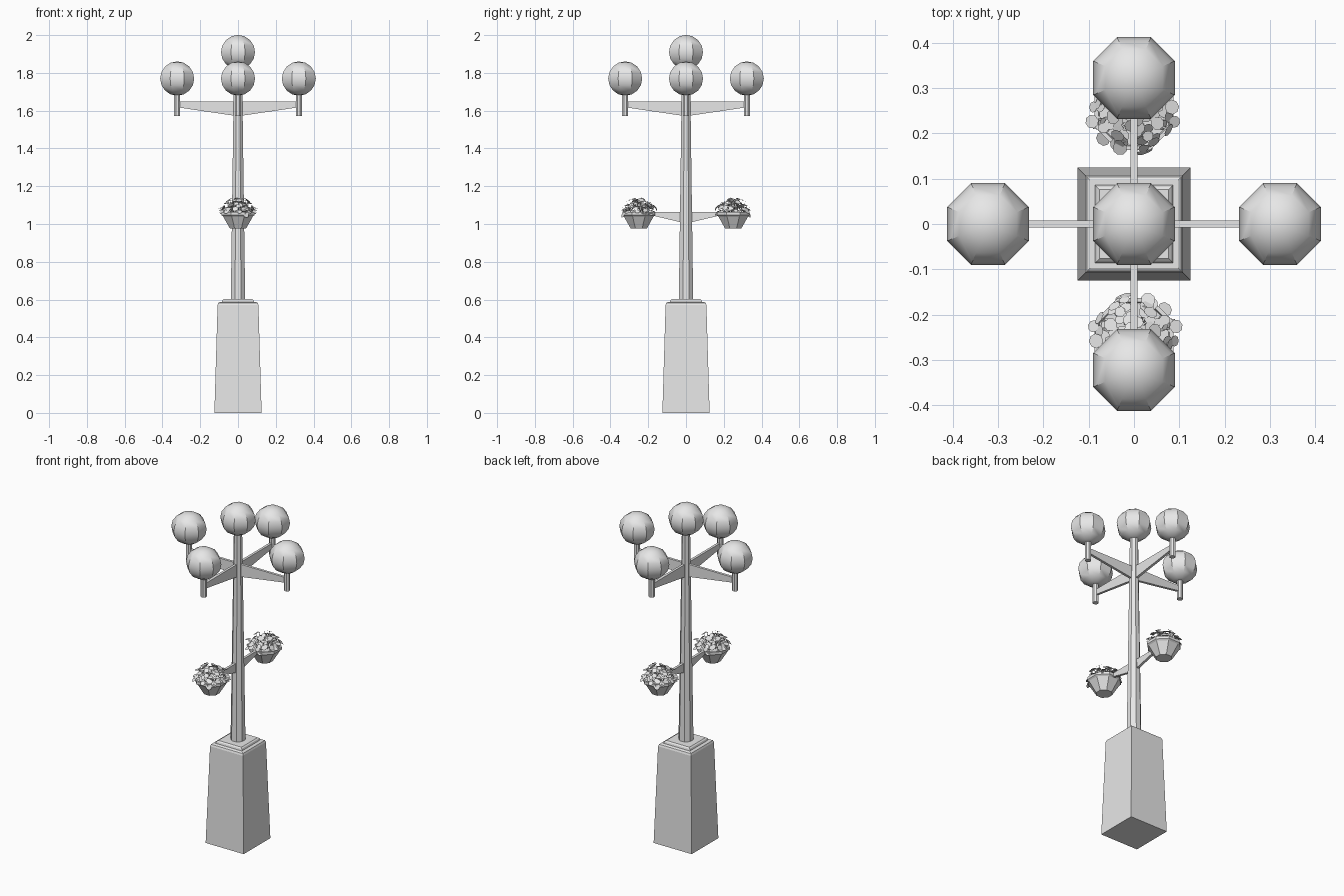
import bpy, bmesh, math, random
from mathutils import Matrix, Vector

random.seed(4)
cube = bpy.data.objects.get("Cube")
if cube:
    bpy.data.objects.remove(cube, do_unlink=True)

GREY = 0.8
grey = bpy.data.materials.new("plain grey")
grey.use_nodes = True
grey.diffuse_color = (GREY, GREY, GREY, 1)
grey.node_tree.nodes["Principled BSDF"].inputs["Base Color"].default_value = (GREY, GREY, GREY, 1)


def finish(name, bm, loc=(0, 0, 0), turn=0, smooth=False, recalc=True):
    if recalc:
        bmesh.ops.recalc_face_normals(bm, faces=bm.faces)
    mesh = bpy.data.meshes.new(name)
    bm.to_mesh(mesh)
    bm.free()
    mesh.materials.append(grey)
    obj = bpy.data.objects.new(name, mesh)
    obj.location = loc
    obj.rotation_euler.z = turn
    bpy.context.collection.objects.link(obj)
    if smooth:
        bpy.ops.object.select_all(action='DESELECT')
        obj.select_set(True)
        bpy.context.view_layer.objects.active = obj
        bpy.ops.object.shade_smooth_by_angle(angle=math.radians(30))
    return obj


def stack(name, sides, profile, loc=(0, 0, 0)):
    """Prism from (flat-side distance, height) rings, with a flat side facing the front."""
    bm = bmesh.new()
    rings = []
    for dist, z in profile:
        r = dist / math.cos(math.pi / sides)
        rings.append([bm.verts.new((r * math.cos((i + 0.5) * math.tau / sides),
                                    r * math.sin((i + 0.5) * math.tau / sides), z))
                      for i in range(sides)])
    for a, b in zip(rings, rings[1:]):
        for i in range(sides):
            j = (i + 1) % sides
            bm.faces.new((a[i], a[j], b[j], b[i]))
    bm.faces.new(rings[0])
    bm.faces.new(rings[-1])
    return finish(name, bm, loc)


def bracket(name, outline, width, turn):
    """Thin plate with an outline in distance and height, turned about the pole."""
    bm = bmesh.new()
    face = bm.faces.new([bm.verts.new((x, -width / 2, z)) for x, z in outline])
    new = bmesh.ops.extrude_face_region(bm, geom=[face])["geom"]
    bmesh.ops.translate(bm, vec=(0, width, 0),
                        verts=[v for v in new if isinstance(v, bmesh.types.BMVert)])
    return finish(name, bm, turn=turn)


def globe(name, loc):
    bm = bmesh.new()
    bmesh.ops.create_uvsphere(bm, u_segments=8, v_segments=8, radius=0.0975)
    bmesh.ops.transform(bm, matrix=Matrix.Diagonal((1, 1, 0.93, 1)) @
                        Matrix.Rotation(math.pi / 8, 4, 'Z'), verts=bm.verts)
    return finish(name, bm, loc, smooth=True)


# Pedestal and pole
stack("pedestal", 4, [(.125, 0), (.108, .572), (.104, .583), (.097, .587),
                      (.086, .587), (.083, .597), (.076, .603)])
stack("pole", 8, [(.038, .6), (.021, 1.85)])
globe("top_globe", (0, 0, 1.91))

# Four lamp arms
for i, side in enumerate(("left", "back", "right", "front")):
    turn = i * math.pi / 2
    spot = Vector((math.cos(turn), math.sin(turn), 0)) * .322
    bracket(side + "_lamp_arm", [(.01, 1.572), (.315, 1.617), (.315, 1.648), (.01, 1.648)], .015, turn)
    stack(side + "_lamp_stem", 8, [(.016, 1.572), (.016, 1.7)], spot)
    globe(side + "_globe", spot + Vector((0, 0, 1.77)))


# Planting: many small tilted discs on thin stalks, laid out as a loose dome
leaves = []
COUNT = 75
for i in range(COUNT):
    reach = .096 * math.sqrt((i + 0.5) / COUNT)
    angle = i * 2.4 + random.uniform(-.3, .3)
    height = 1.135 - .06 * (reach / .096) ** 2 + random.uniform(-.03, .01)
    tilt = random.uniform(.1, .9) * (0.4 + reach / .096)
    leaves.append((reach, angle, height, tilt, random.uniform(.012, .017)))


def planting(name, loc, turn):
    bm = bmesh.new()
    for reach, angle, height, tilt, size in leaves:
        spin = Matrix.Rotation(angle, 4, 'Z')
        place = spin @ Matrix.Translation((reach, 0, height)) @ Matrix.Rotation(tilt, 4, 'Y')
        bmesh.ops.create_circle(bm, cap_ends=True, segments=8, radius=size, matrix=place)
        # Stalk ribbon from the soil to the disc
        tip = place.translation
        foot = spin @ Vector((reach * .6, 0, 1.055))
        half = spin @ Vector((0, .002, 0))
        bm.faces.new([bm.verts.new(p) for p in (foot - half, foot + half, tip + half, tip - half)])
    return finish(name, bm, loc, turn, recalc=False)


# Two hanging planters, front and back
for side, sign in (("front", -1), ("back", 1)):
    turn = sign * math.pi / 2
    spot = (0, sign * .25, 0)
    bracket(side + "_planter_arm", [(.01, 1.005), (.17, 1.043), (.17, 1.064), (.01, 1.064)], .015, turn)
    stack(side + "_planter", 8, [(.042, .975), (.079, 1.04), (.087, 1.047), (.087, 1.063),
                                 (.078, 1.063), (.076, 1.055)], spot)
    planting(side + "_flowers", spot, turn)
